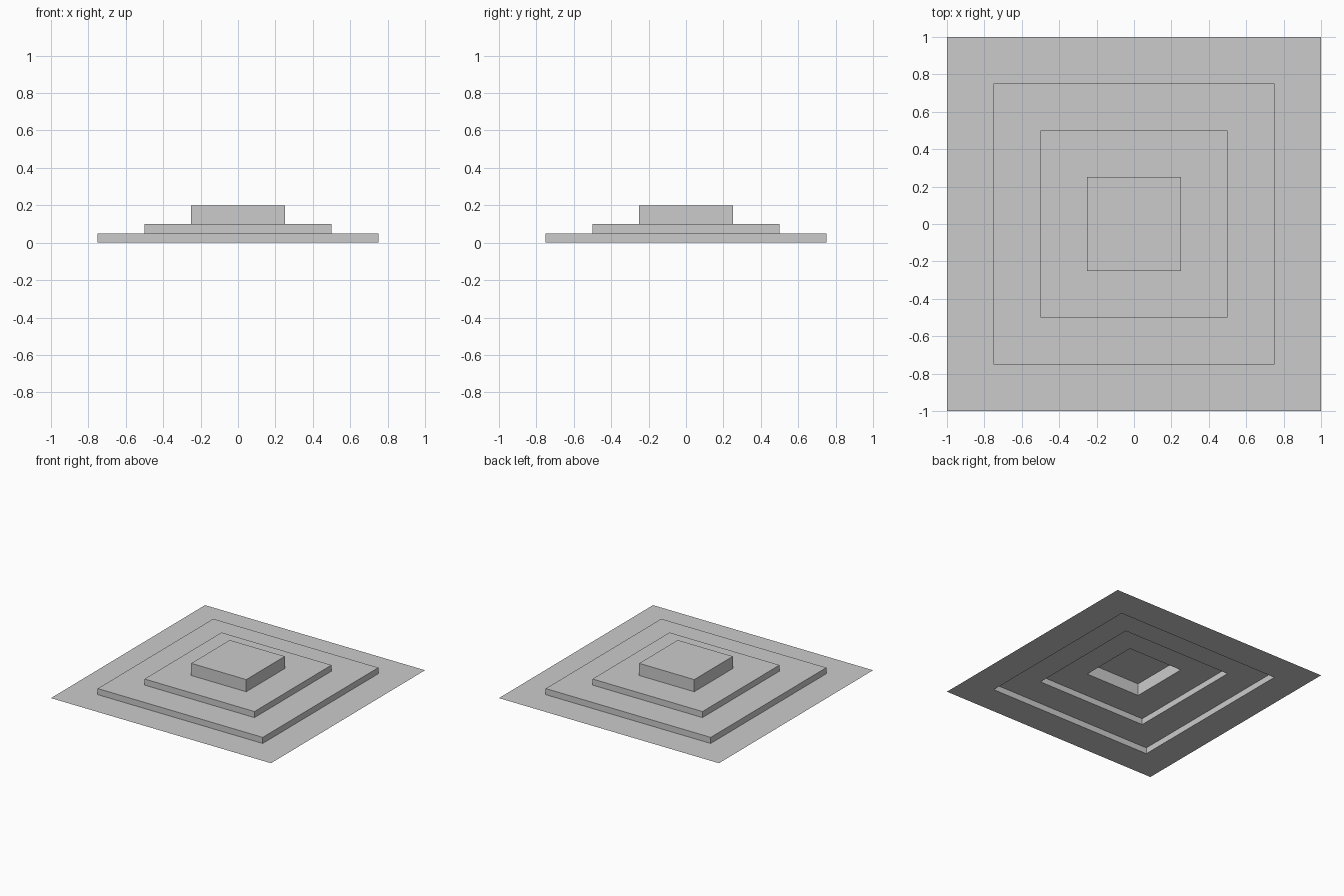
import bpy, bmesh

if "Cube" in bpy.data.objects:
    bpy.data.objects.remove(bpy.data.objects["Cube"])

# Stepped profile from the outer rim to the top: (half width, height)
PROFILE = [(1.0, 0.0), (0.75, 0.0), (0.75, 0.05), (0.5, 0.05),
           (0.5, 0.1), (0.25, 0.1), (0.25, 0.2)]
CORNERS = [(-1, -1), (1, -1), (1, 1), (-1, 1)]

bm = bmesh.new()

# One square ring of corners per profile point
rings = [[bm.verts.new((sx * half, sy * half, z)) for sx, sy in CORNERS]
         for half, z in PROFILE]

# Flat terraces and upright risers, an open sheet hollow underneath
for outer, inner in zip(rings, rings[1:]):
    for i in range(4):
        j = (i + 1) % 4
        bm.faces.new((outer[i], outer[j], inner[j], inner[i]))

# Top platform
bm.faces.new(rings[-1])

mesh = bpy.data.meshes.new("stepped_platform")
bm.to_mesh(mesh)
bm.free()
platform = bpy.data.objects.new("stepped_platform", mesh)
bpy.context.collection.objects.link(platform)
